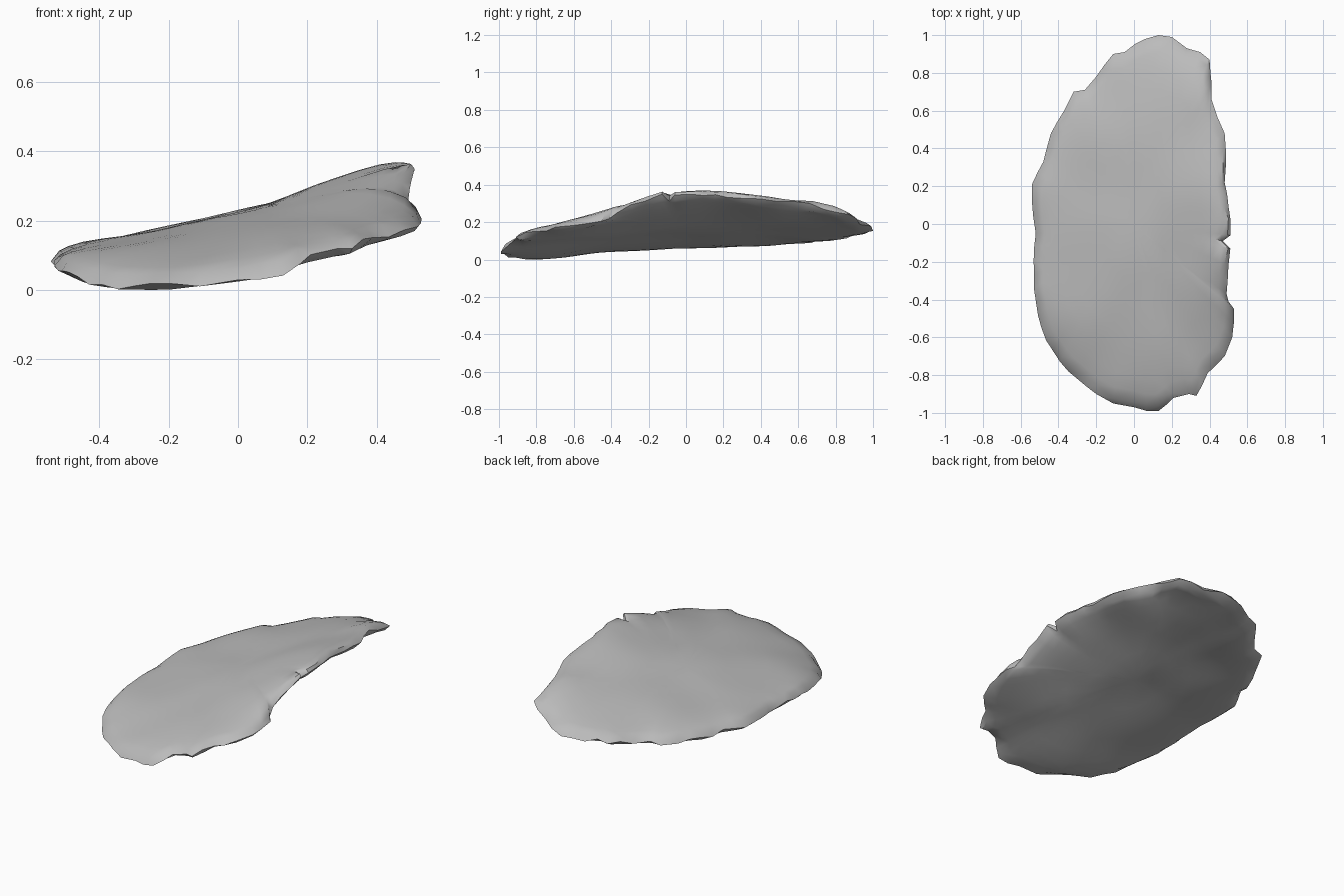
import bpy, bmesh, random
from math import radians, sqrt
from mathutils import Vector, noise

cube = bpy.data.objects.get("Cube")
if cube:
    bpy.data.objects.remove(cube, do_unlink=True)
random.seed(4)

# Ragged rim, counterclockwise from the front: x, y, height in hundredths
RIM = [(13, -99, 7), (18, -95, 10), (21, -92, 12), (29, -90, 13), (33, -91, 14),
       (39, -79, 17), (48, -70, 19), (52, -60, 20), (53, -45, 22), (50, -41, 25),
       (49, -37, 27), (50, -22, 34), (51, -13, 38), (47, -9, 34), (51, -6, 37),
       (51, 3, 37), (48, 22, 36), (48, 48, 33), (44, 57, 32),
       (41, 66, 31), (40, 87, 26), (35, 91, 24), (28, 93, 21), (20, 99, 19),
       (13, 100, 18), (6, 98, 17), (-5, 91, 16), (-11, 90, 15), (-20, 78, 14),
       (-26, 71, 13), (-32, 70, 12), (-37, 60, 12), (-44, 48, 11), (-48, 33, 11),
       (-54, 21, 10), (-52, -5, 10), (-53, -34, 9), (-49, -55, 6), (-43, -67, 4),
       (-30, -82, 3), (-20, -90, 3), (-11, -95, 4), (0, -97, 5)]


def refine(points):
    """Split long rim edges and chip the new corners a little."""
    result = []
    for a, b in zip(points, points[1:] + points[:1]):
        a, b = Vector(a) / 100, Vector(b) / 100
        steps = max(1, round((b - a).length / 0.075))
        result.append(a)
        for i in range(1, steps):
            p = a.lerp(b, i / steps)
            chip = random.uniform(1.0, 1.015)
            result.append(Vector((p.x * chip, p.y * chip, p.z)))
    return result


OUTLINE = refine(RIM)
COUNT = len(OUTLINE)


def middle_height(x, y):
    """Height of the slab's middle, stretched like a skin across the rim."""
    total = weights = 0
    for i, p in enumerate(OUTLINE):
        span = (OUTLINE[(i + 1) % COUNT] - OUTLINE[i - 1]).length
        w = span / ((p.x - x) ** 2 + (p.y - y) ** 2 + 0.0004)
        total += w * p.z
        weights += w
    return total / weights


def surface_point(rim, t, lower):
    """Point at fraction t from the centre to the rim, on either face."""
    x, y = rim.x * t, rim.y * t
    bulge = sqrt(1 - t ** 8)
    z = middle_height(x, y) + 0.012 * noise.noise(Vector((x * 4, y * 3, 2.0))) * bulge
    z += -0.035 * bulge if lower else 0.05 * bulge
    return Vector((x, y, z))


def build_slab(name, material):
    bm = bmesh.new()
    inner = [0.15, 0.3, 0.45, 0.6, 0.72, 0.83, 0.91]

    def ring(low, high, lower):
        return [bm.verts.new(surface_point(p, random.uniform(low, high), lower))
                for p in OUTLINE]

    # Rings run over the top, round the broken rim and back underneath
    rings = [ring(t, t, False) for t in inner]
    rings.append(ring(0.95, 0.98, False))
    rings.append([bm.verts.new(p + Vector((0, 0, random.uniform(-0.012, 0.012))))
                  for p in OUTLINE])
    rings.append(ring(0.94, 0.98, True))
    rings += [ring(t, t, True) for t in reversed(inner)]

    for upper, under in zip(rings, rings[1:]):
        for i in range(COUNT):
            j = (i + 1) % COUNT
            bm.faces.new((upper[i], under[i], under[j], upper[j]))

    # Close the middle of each face with a fan
    for loop, lower in ((rings[0], False), (rings[-1], True)):
        centre = bm.verts.new(surface_point(Vector((0, 0, 0)), 0, lower))
        for i in range(COUNT):
            bm.faces.new((centre, loop[i], loop[(i + 1) % COUNT]))

    bmesh.ops.triangulate(bm, faces=bm.faces[:])
    bmesh.ops.recalc_face_normals(bm, faces=bm.faces[:])

    # Rest on the ground
    floor = min(v.co.z for v in bm.verts)
    bmesh.ops.translate(bm, verts=bm.verts[:], vec=(0, 0, -floor))

    mesh = bpy.data.meshes.new(name)
    bm.to_mesh(mesh)
    bm.free()
    mesh.materials.append(material)
    slab = bpy.data.objects.new(name, mesh)
    bpy.context.collection.objects.link(slab)
    return slab


# Plain stone colour
GREY = (0.5, 0.5, 0.5, 1)
stone = bpy.data.materials.new("stone_grey")
stone.use_nodes = True
stone.diffuse_color = GREY
stone.node_tree.nodes["Principled BSDF"].inputs["Base Color"].default_value = GREY

slab = build_slab("stone_slab", stone)
bpy.ops.object.select_all(action="DESELECT")
slab.select_set(True)
bpy.context.view_layer.objects.active = slab
bpy.ops.object.shade_smooth_by_angle(angle=radians(40))
